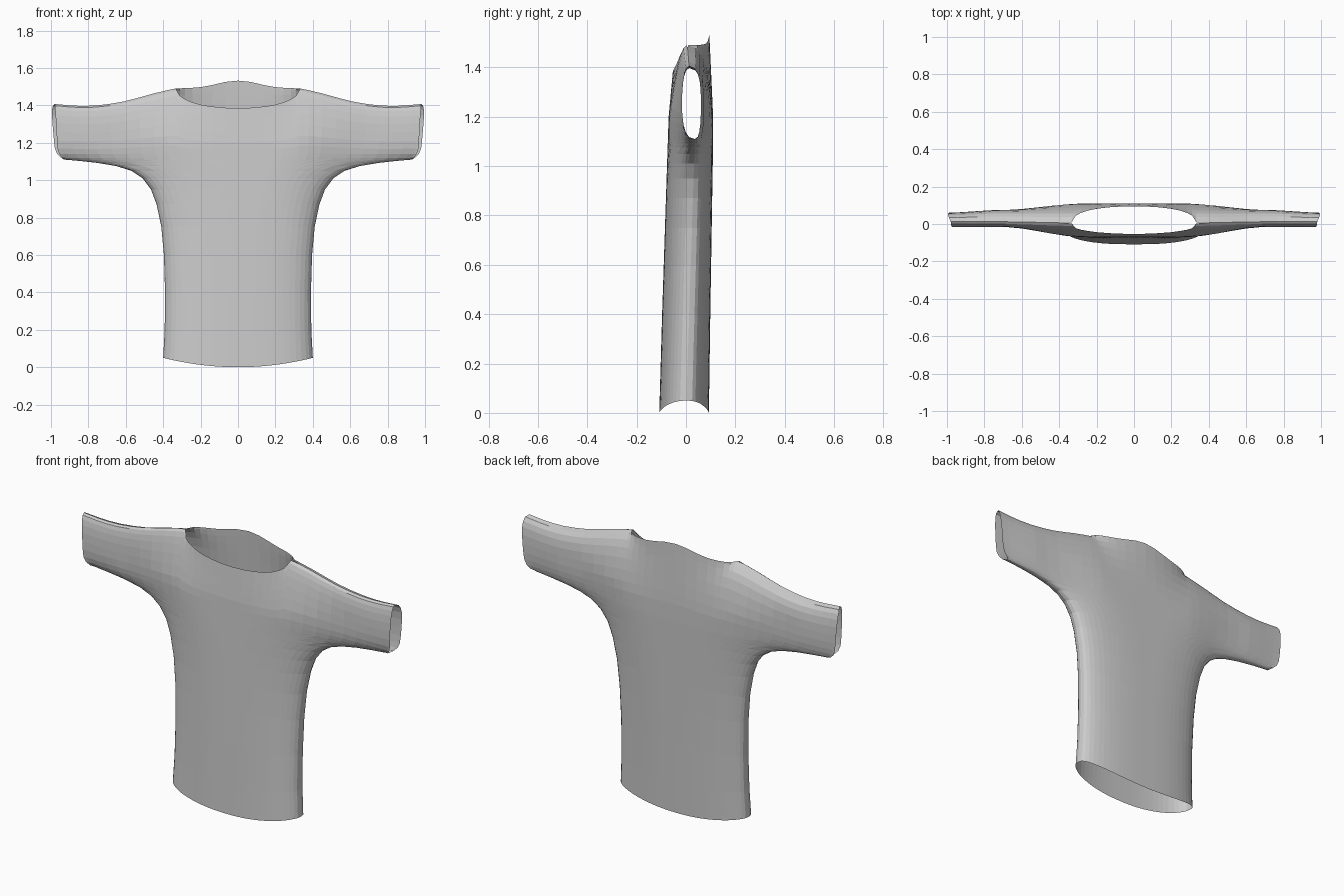
import bpy, bmesh
from mathutils import Vector
from mathutils.geometry import intersect_point_line

if "Cube" in bpy.data.objects:
    bpy.data.objects.remove(bpy.data.objects["Cube"])

# Outline points (half of the shirt)
SIDE = [(.40, .05), (.392, .2), (.39, .4), (.396, .6), (.41, .75), (.435, .87), (.465, .95),
        (.51, 1.01), (.57, 1.05), (.65, 1.075), (.75, 1.092), (.85, 1.103), (.93, 1.11)]
SHOULDER = [(.333, 1.49), (.42, 1.472), (.52, 1.444), (.62, 1.418), (.72, 1.402),
            (.8, 1.396), (.88, 1.398), (.98, 1.407)]
NECK_FRONT = [(0, 1.385), (.1, 1.388), (.2, 1.403), (.27, 1.424), (.31, 1.45)]
NECK_BACK = [(0, 1.532), (.06, 1.527), (.13, 1.51), (.21, 1.495), (.28, 1.492)]
CUFF = [(1.11, .93), (1.15, .965), (1.3, .972), (1.41, .98)]
NECK_T = .333 / .98
COLS = [0, .07, .14, .2, .25, .29, .318, NECK_T, .39, .46, .54, .62, .7, .78, .85, .91, .955, .985, 1]
SLEEVE_ROWS = [.03, .1, .2, .34, .5, .66, .8, .9, .97, 1]


def interp(pts, a):
    for (a0, b0), (a1, b1) in zip(pts, pts[1:]):
        if a <= a1:
            return b0 + (b1 - b0) * (a - a0) / (a1 - a0)
    return pts[-1][1]


def smooth(a, b, x):
    t = min(max((x - a) / (b - a), 0), 1)
    return t * t * (3 - 2 * t)


def edge_distance(x, z):
    """Distance to the closed seams (side, underarm and shoulder)."""
    p, best = Vector((x, z, 0)), 9
    for line in (SIDE, SHOULDER):
        for a, b in zip(line, line[1:]):
            a, b = Vector((*a, 0)), Vector((*b, 0))
            f = min(max(intersect_point_line(p, a, b)[1], 0), 1)
            best = min(best, (p - a.lerp(b, f)).length)
    return best


def cloth_point(x, z, t, back):
    """Puff the flat outline out into a front or back panel."""
    sleeve = smooth(.3, .7, x)
    seam = .036 * z / 1.11 if z < 1.11 else .036 - .08 * (z - 1.11)
    if back:
        body = .092 + .018 * min(z, 1.1) / 1.1 - .045 * max(z - 1.2, 0)
        arm = .075 - .015 * smooth(.7, 1, x)
    else:
        body = -.11 + .033 * z + .06 * max(z - 1.2, 0)
        arm = -.016
    w = min(edge_distance(x, z) / (.38 - .24 * sleeve), 1)
    puff = max(1 - (1 - w) ** 2.4, 0) ** (1 / 2.4)
    y = seam + (body + (arm - body) * sleeve - seam) * puff
    if z > 1.1:                                     # slanted cuff opening
        x += .5 * max(y - seam, 0) * t ** 8
    if z < .4:                                      # dipped hem
        z -= .05 * (1 - t ** 2) * (1 - smooth(.05, .4, z))
    return x, y, z


def build_panel(bm, back):
    top = (NECK_BACK if back else NECK_FRONT) + SHOULDER
    grid = [[cloth_point(s * t, z, t, back) for t in COLS] for s, z in SIDE]
    for v in SLEEVE_ROWS:
        row = []
        for t in COLS:
            x = t * .98
            z = 1.11 + (interp(top, x) - 1.11) * v
            # keep the top row on the outline, ease lower rows to the cuff line
            x = t * interp(CUFF, 1.11 + .297 * v)
            if v == 1:
                z = interp(top, x)
            row.append(cloth_point(x, z, t, back))
        grid.append(row)
    verts = [[bm.verts.new(p) for p in row] for row in grid]
    for r0, r1 in zip(verts, verts[1:]):
        for i in range(len(COLS) - 1):
            quad = [r0[i], r0[i + 1], r1[i + 1], r1[i]]
            bm.faces.new(quad[::-1] if back else quad)


# Shirt: front and back panels sewn at the seams, mirrored across x
bm = bmesh.new()
build_panel(bm, False)
build_panel(bm, True)
bmesh.ops.remove_doubles(bm, verts=bm.verts, dist=.0008)
mesh = bpy.data.meshes.new("shirt")
bm.to_mesh(mesh)
bm.free()
shirt = bpy.data.objects.new("shirt", mesh)
bpy.context.collection.objects.link(shirt)
mirror = shirt.modifiers.new("mirror", 'MIRROR')
mirror.use_clip = True
